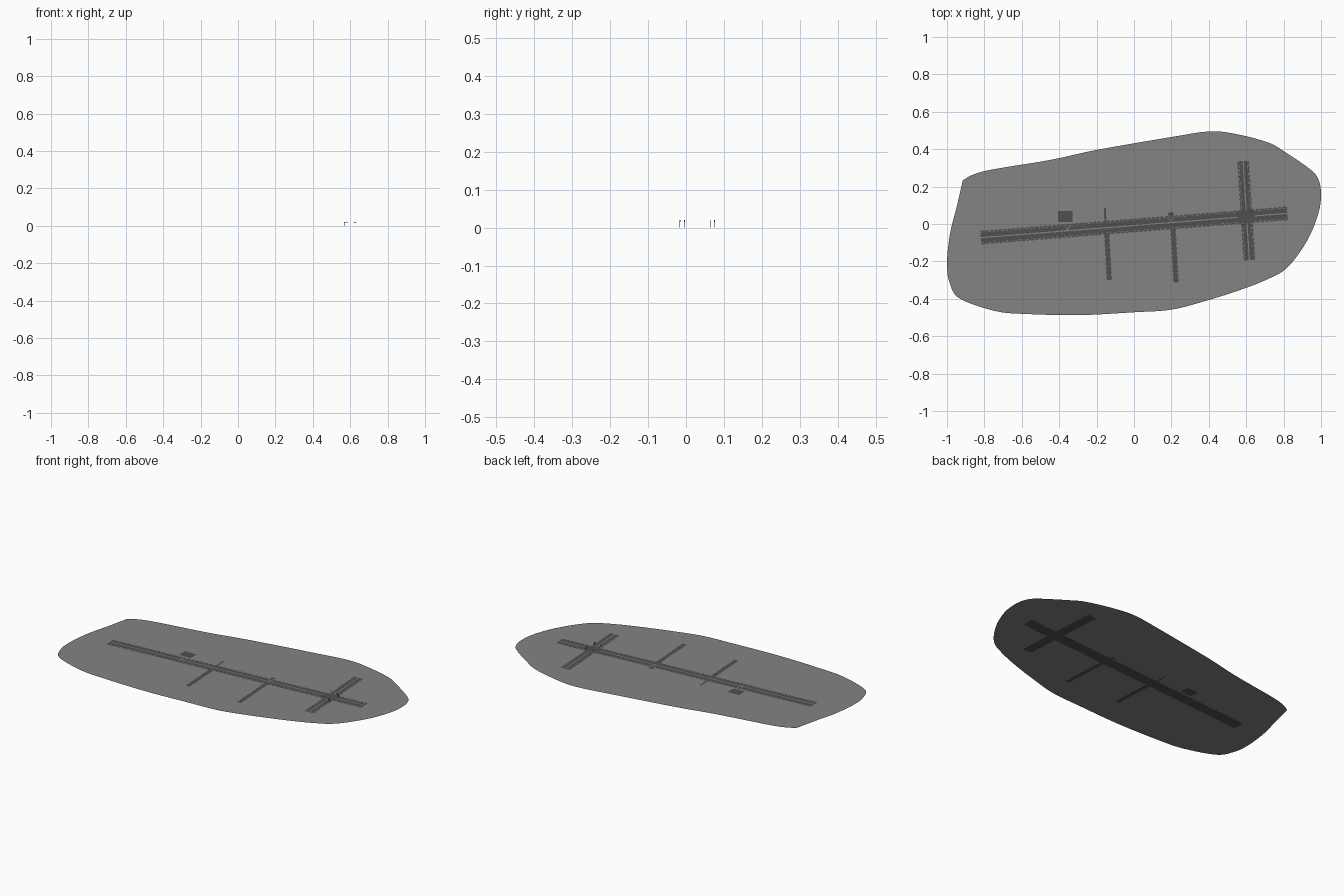
import bpy, bmesh, math
from mathutils import Vector

if "Cube" in bpy.data.objects:
    bpy.data.objects.remove(bpy.data.objects["Cube"])


def material(name, rgb):
    m = bpy.data.materials.new(name)
    m.diffuse_color = (*rgb, 1)
    m.use_nodes = True
    m.node_tree.nodes["Principled BSDF"].inputs["Base Color"].default_value = m.diffuse_color
    return m


GROUND = material("ground grey", (0.235, 0.228, 0.222))
ASPHALT = material("asphalt dark grey", (0.082, 0.080, 0.077))
PALE = material("paint pale grey", (0.30, 0.295, 0.285))
METAL = material("pole dark grey", (0.08, 0.08, 0.08))


def make_object(name, bm, mat):
    me = bpy.data.meshes.new(name)
    bm.to_mesh(me)
    bm.free()
    me.materials.append(mat)
    ob = bpy.data.objects.new(name, me)
    bpy.context.collection.objects.link(ob)
    return ob


def quad(bm, a, b, off, width, z, down=False):
    """Flat strip from a to b, shifted sideways by off."""
    a, b = Vector(a), Vector(b)
    d = (b - a).normalized()
    n = Vector((-d.y, d.x))
    lo, hi = n * (off - width / 2), n * (off + width / 2)
    pts = [a + lo, b + lo, b + hi, a + hi]
    if down:
        pts.reverse()
    bm.faces.new([bm.verts.new((p.x, p.y, z)) for p in pts])


def box(bm, x0, x1, y0, y1, z0, z1):
    r = bmesh.ops.create_cube(bm, size=1)
    for v in r["verts"]:
        v.co = Vector(((x0 + x1) / 2 + v.co.x * (x1 - x0),
                       (y0 + y1) / 2 + v.co.y * (y1 - y0),
                       (z0 + z1) / 2 + v.co.z * (z1 - z0)))


# Site ground: smooth outline through a few points, one sharp corner at the start
outline = [(-.915, .235), (-.80, .283), (-.45, .342), (-.2, .396), (.2, .465),
           (.406, .495), (.55, .48), (.717, .436), (.807, .385), (.94, .294),
           (.985, .24), (1, .16), (.985, .053), (.925, -.09), (.823, -.23),
           (.717, -.294), (.567, -.353), (.38, -.412), (.2, -.458), (0, -.472),
           (-.29, -.487), (-.583, -.481), (-.743, -.465), (-.93, -.40),
           (-.984, -.32), (-1, -.214), (-.984, -.053), (-.947, .096), (-.915, .235)]
P = [Vector(p) for p in outline]
P = [P[0]] + P + [P[-1]]
bm = bmesh.new()
verts = []
for i in range(1, len(P) - 2):
    p0, p1, p2, p3 = P[i - 1:i + 3]
    for k in range(5):
        t = k / 5
        p = 0.5 * (2 * p1 + (p2 - p0) * t + (2 * p0 - 5 * p1 + 4 * p2 - p3) * t ** 2
                   + (3 * p1 - p0 - 3 * p2 + p3) * t ** 3)
        verts.append(bm.verts.new((p.x, p.y, 0.001)))
f = bm.faces.new(verts)
f.normal_update()
if f.normal.z < 0:
    f.normal_flip()
bmesh.ops.triangulate(bm, faces=[f])
make_object("ground", bm, GROUND)

# Roads: visible from above and below
JUNCTION = Vector((.598, .040))
roads = {
    "main_road": ((-.82, -.073), (.82, .057), .066),
    "cross_road": ((.583, .337), (.617, -.193), .056),
    "side_street_west": ((-.147, -.03), (-.132, -.30), .022),
    "side_street_east": ((.207, .0), (.225, -.312), .022),
    "lane_west": ((-.156, .085), (-.152, .0), .011),
    "lane_east": ((.198, .064), (.200, .0), .018),
    "lane_east_end": ((.183, .053), (.213, .053), .014),
    "car_park": ((-.406, .040), (-.33, .040), .058),
}
for name, (a, b, w) in roads.items():
    bm = bmesh.new()
    quad(bm, a, b, 0, w, 0.002)
    quad(bm, a, b, 0, w, 0.0, True)
    # Short bays and driveways along both kerbs
    if w < .03 and not name.startswith("side") or name == "car_park":
        make_object(name, bm, ASPHALT)
        continue
    A, B = Vector(a), Vector(b)
    length = (B - A).length
    n = int(length / .024)
    for i in range(n):
        s, e = A.lerp(B, (i + .15) / n), A.lerp(B, (i + .7) / n)
        for side in (-1, 1):
            quad(bm, s, e, side * (w / 2 + .002), .004, 0.002)
            quad(bm, s, e, side * (w / 2 + .002), .004, 0.0, True)
    make_object(name, bm, ASPHALT)

# Central reservations and dashed edge lines on the two wide roads
for name in ("main_road", "cross_road"):
    a, b, w = roads[name]
    A, B = Vector(a), Vector(b)
    n = int((B - A).length / .022)
    median, dashes = bmesh.new(), bmesh.new()
    for i in range(n):
        s, e = A.lerp(B, i / n), A.lerp(B, (i + 1) / n)
        if ((s + e) / 2 - JUNCTION).length < .042:
            continue
        quad(median, s, e, 0, .006, 0.003)
        for side in (-1, 1):
            quad(dashes, s, s.lerp(e, .6), side * (w / 2 - .005), .002, 0.003)
    make_object(name + "_median", median, GROUND)
    make_object(name + "_edge_lines", dashes, PALE)

# Pedestrian crossings drawn as diagonal pairs
bm = bmesh.new()
for x in (-.355, .198):
    c = Vector((x, .079 * x + .003))
    for s in (-1, 1):
        d = Vector((.016, .016 * s))
        quad(bm, c - d, c + d, 0, .003, 0.0035)
make_object("crossing_marks", bm, PALE)

# Signal poles with arms at the four junction corners
for i, (x, y, s) in enumerate([(.568, .075, 1), (.634, .065, -1),
                               (.572, -.004, 1), (.634, -.016, -1)]):
    bm = bmesh.new()
    box(bm, x - .0007, x + .0007, y - .0007, y + .0007, 0, .020)
    box(bm, min(x, x + s * .014), max(x, x + s * .014), y - .0005, y + .0005, .0185, .0195)
    box(bm, x + s * .012 - .001, x + s * .012 + .001, y - .001, y + .001, .015, .0195)
    make_object("signal_pole_%d" % (i + 1), bm, METAL)
